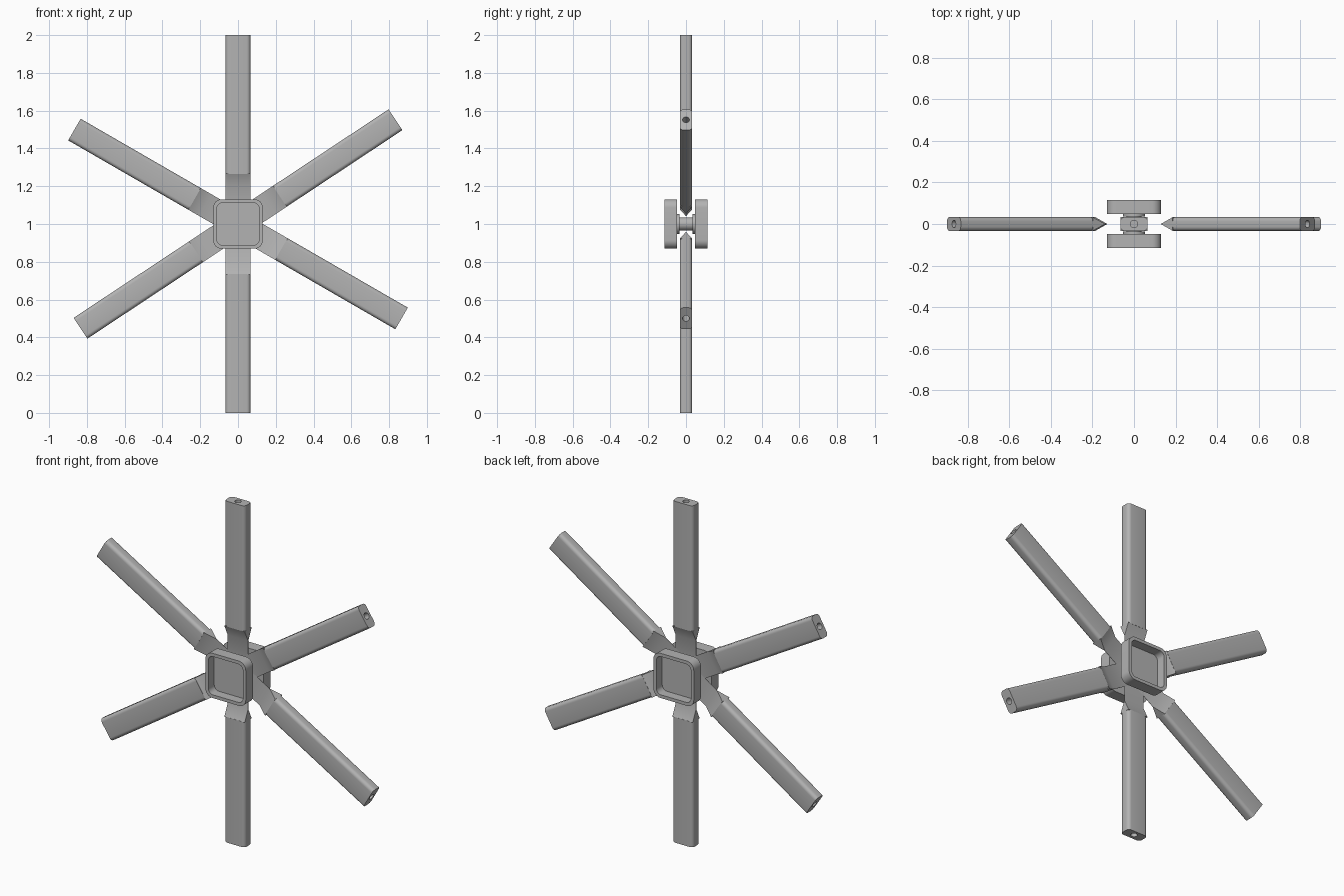
import bpy, bmesh, math
from mathutils import Matrix, Vector

if "Cube" in bpy.data.objects:
    bpy.data.objects.remove(bpy.data.objects["Cube"])

grey = bpy.data.materials.new("plain_grey")
grey.use_nodes = True
COLOUR = (0.45, 0.45, 0.45, 1)
grey.diffuse_color = COLOUR
grey.node_tree.nodes["Principled BSDF"].inputs["Base Color"].default_value = COLOUR

CENTRE = Matrix.Translation((0, 0, 1))


def rounded_rect(w, d, r, steps):
    """Outline of a rounded rectangle, counter-clockwise."""
    pts = []
    for k, (sx, sy) in enumerate([(1, 1), (-1, 1), (-1, -1), (1, -1)]):
        for i in range(steps + 1):
            a = math.radians(90 * (k + i / steps))
            pts.append((sx * (w - r) + r * math.cos(a), sy * (d - r) + r * math.sin(a)))
    return pts


def circle(r, n):
    return [(r * math.cos(math.tau * i / n), r * math.sin(math.tau * i / n)) for i in range(n)]


def loft(bm, rings, close=True):
    """Bridge a list of (outline, height) rings and cap both ends."""
    loops = [[bm.verts.new((x, y, z)) for x, y in pts] for pts, z in rings]
    for a, b in zip(loops, loops[1:]):
        for i in range(len(a)):
            j = (i + 1) % len(a)
            bm.faces.new((a[i], a[j], b[j], b[i]))
    if close:
        bm.faces.new(loops[0][::-1])
        bm.faces.new(loops[-1])
    return loops


def finish(bm, name, matrix):
    bmesh.ops.recalc_face_normals(bm, faces=bm.faces)
    mesh = bpy.data.meshes.new(name)
    bm.to_mesh(mesh)
    bm.free()
    mesh.materials.append(grey)
    ob = bpy.data.objects.new(name, mesh)
    ob.matrix_world = matrix
    bpy.context.collection.objects.link(ob)
    bpy.ops.object.select_all(action="DESELECT")
    ob.select_set(True)
    bpy.context.view_layer.objects.active = ob
    bpy.ops.object.shade_smooth_by_angle(angle=math.radians(35))
    return ob


# Arms: rounded bar with a pin hole in its outer end
HALF_W, HALF_D, ROOT, TIP = 0.066, 0.033, 0.265, 0.2


def arm(name, matrix):
    bm = bmesh.new()
    outline = rounded_rect(HALF_W, HALF_D, 0.02, 5)
    base, end = loft(bm, [(outline, ROOT), (outline, 1.0)], close=False)
    bm.faces.new(base[::-1])
    mouth, floor = loft(bm, [(circle(0.018, 24), 1.0), (circle(0.018, 24), 0.94)], close=False)
    bm.faces.new(floor)
    edges = [bm.edges.get((r[i], r[i - 1])) for r in (end, mouth) for i in range(len(r))]
    bmesh.ops.triangle_fill(bm, edges=edges, use_beauty=True, normal=Vector((0, 0, 1)))
    finish(bm, name, matrix)


# Sharp-cornered wedge that narrows to a thin tongue running into the hub
def wedge(name, matrix):
    bm = bmesh.new()
    def rect(d):
        return [(HALF_W, d), (-HALF_W, d), (-HALF_W, -d), (HALF_W, -d)]
    thin = rect(0.0008)
    loft(bm, [(thin, 0.03), (thin, TIP), (rect(HALF_D), ROOT + 0.002)])
    finish(bm, name, matrix)


ARMS = {"top": 90, "upper_right": 150, "lower_right": 213.5,
        "bottom": 270, "lower_left": 330, "upper_left": 33.5}
for side, angle in ARMS.items():
    turn = CENTRE @ Matrix.Rotation(math.radians(90 - angle), 4, "Y")
    arm(side + "_arm", turn)
    wedge(side + "_wedge", turn)

# Hub: a hollowed rounded square cup on each side, joined by a stepped axle
for side, tilt in (("front", 90), ("back", -90)):
    bm = bmesh.new()
    outer = rounded_rect(0.131, 0.131, 0.045, 8)
    inner = rounded_rect(0.112, 0.112, 0.03, 8)
    loft(bm, [(outer, 0.048), (outer, 0.115), (inner, 0.115), (inner, 0.06)])
    finish(bm, side + "_cup", CENTRE @ Matrix.Rotation(math.radians(tilt), 4, "X"))

bm = bmesh.new()
flange, core = circle(0.052, 40), circle(0.035, 40)
loft(bm, [(flange, -0.05), (flange, -0.035), (core, -0.035),
          (core, 0.035), (flange, 0.035), (flange, 0.05)])
finish(bm, "axle", CENTRE @ Matrix.Rotation(math.radians(90), 4, "X"))
